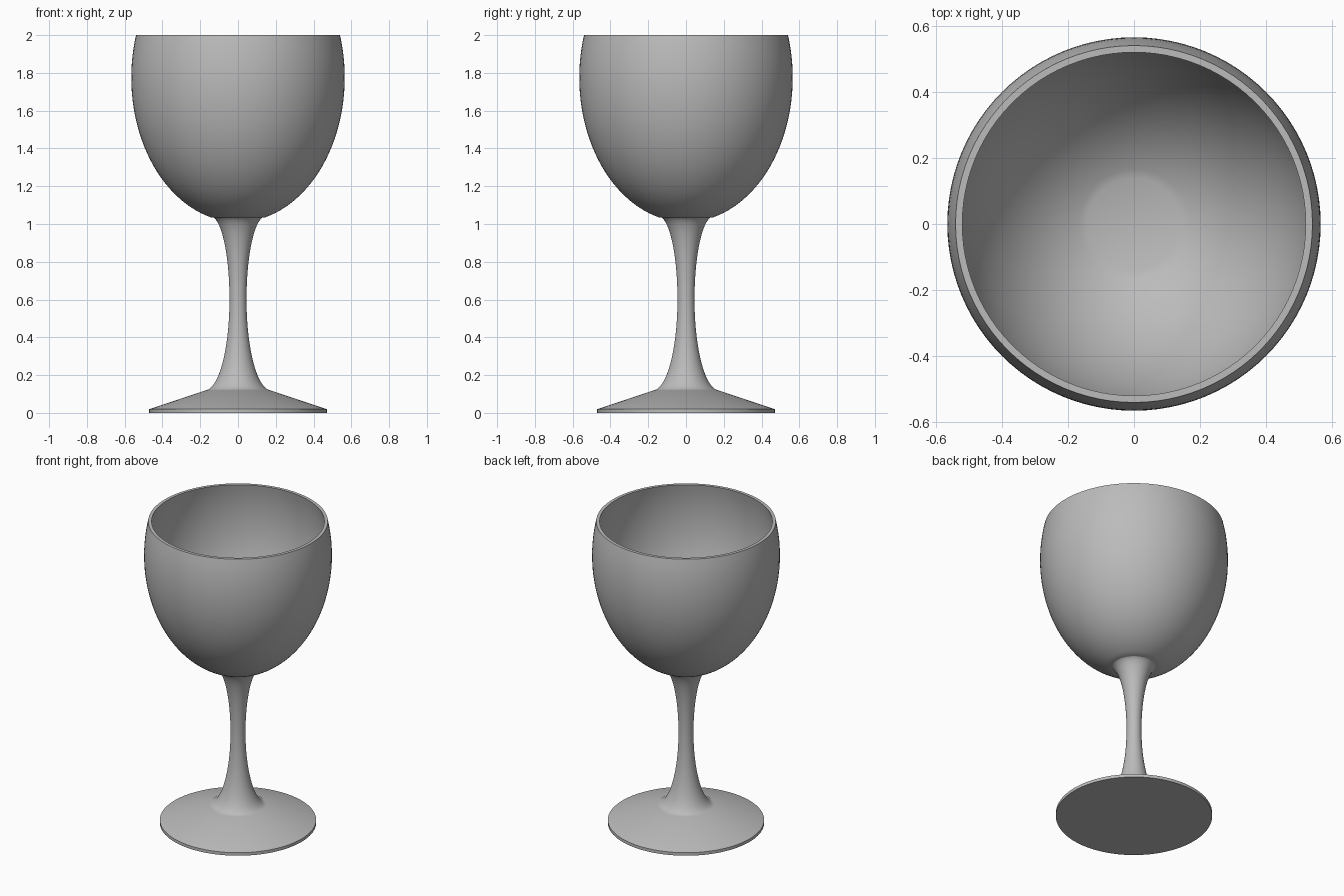
import bpy
import bmesh
from math import sin, cos, asin, pi, sqrt, radians

SEGMENTS = 96

cube = bpy.data.objects.get("Cube")
if cube:
    bpy.data.objects.remove(cube, do_unlink=True)

grey = bpy.data.materials.new("plain grey")
grey.use_nodes = True
colour = (0.5, 0.5, 0.5, 1)
grey.diffuse_color = colour
grey.node_tree.nodes["Principled BSDF"].inputs["Base Color"].default_value = colour


def lathe(name, profile):
    """Spin a (radius, height) profile round the z axis."""
    bm = bmesh.new()
    verts = [bm.verts.new((r, 0, z)) for r, z in profile]
    edges = [bm.edges.new(pair) for pair in zip(verts, verts[1:])]
    bmesh.ops.spin(bm, geom=verts + edges, cent=(0, 0, 0), axis=(0, 0, 1),
                   angle=2 * pi, steps=SEGMENTS, use_duplicate=False)
    bmesh.ops.remove_doubles(bm, verts=bm.verts, dist=0.0001)
    bmesh.ops.recalc_face_normals(bm, faces=bm.faces)
    mesh = bpy.data.meshes.new(name)
    bm.to_mesh(mesh)
    bm.free()
    mesh.materials.append(grey)
    obj = bpy.data.objects.new(name, mesh)
    bpy.context.collection.objects.link(obj)
    bpy.ops.object.select_all(action="DESELECT")
    obj.select_set(True)
    bpy.context.view_layer.objects.active = obj
    bpy.ops.object.shade_smooth_by_angle(angle=radians(25))
    return obj


def bowl_wall(radius, depth, floor, steps=32):
    """Elliptical wall from the floor up to the cut-off rim."""
    middle, rim = 1.775, 2.0
    low = asin((floor - middle) / depth)
    high = asin((rim - middle) / depth)
    angles = [low + (high - low) * i / steps for i in range(steps + 1)]
    return [(radius * cos(a), middle + depth * sin(a)) for a in angles]


def stem_radius(z):
    """Waisted stem that flares into the foot and the bowl."""
    waist, span, flare = (0.6, 0.48, 0.13) if z < 0.6 else (0.6, 0.44, 0.1)
    t = min(1, abs(z - waist) / span)
    return 0.045 + flare * (1 - sqrt(1 - t * t))


# Bowl: outer wall, flat rim, inner wall and floor
outer = bowl_wall(0.565, 0.765, 1.035)
inner = bowl_wall(0.545, 0.745, 1.055)
lathe("bowl", [(0, 1.035)] + outer + inner[::-1] + [(0, 1.055)])

# Stem: heights bunched towards both flared ends
heights = [0.58 - 0.46 * cos(pi * i / 40) for i in range(41)]
lathe("stem", [(0, 0.12)] + [(stem_radius(z), z) for z in heights] + [(0, 1.04)])

# Foot: shallow cone with a thin upright edge and flat underside
lathe("foot", [(0, 0), (0.47, 0), (0.47, 0.02), (0.17, 0.12), (0, 0.12)])
